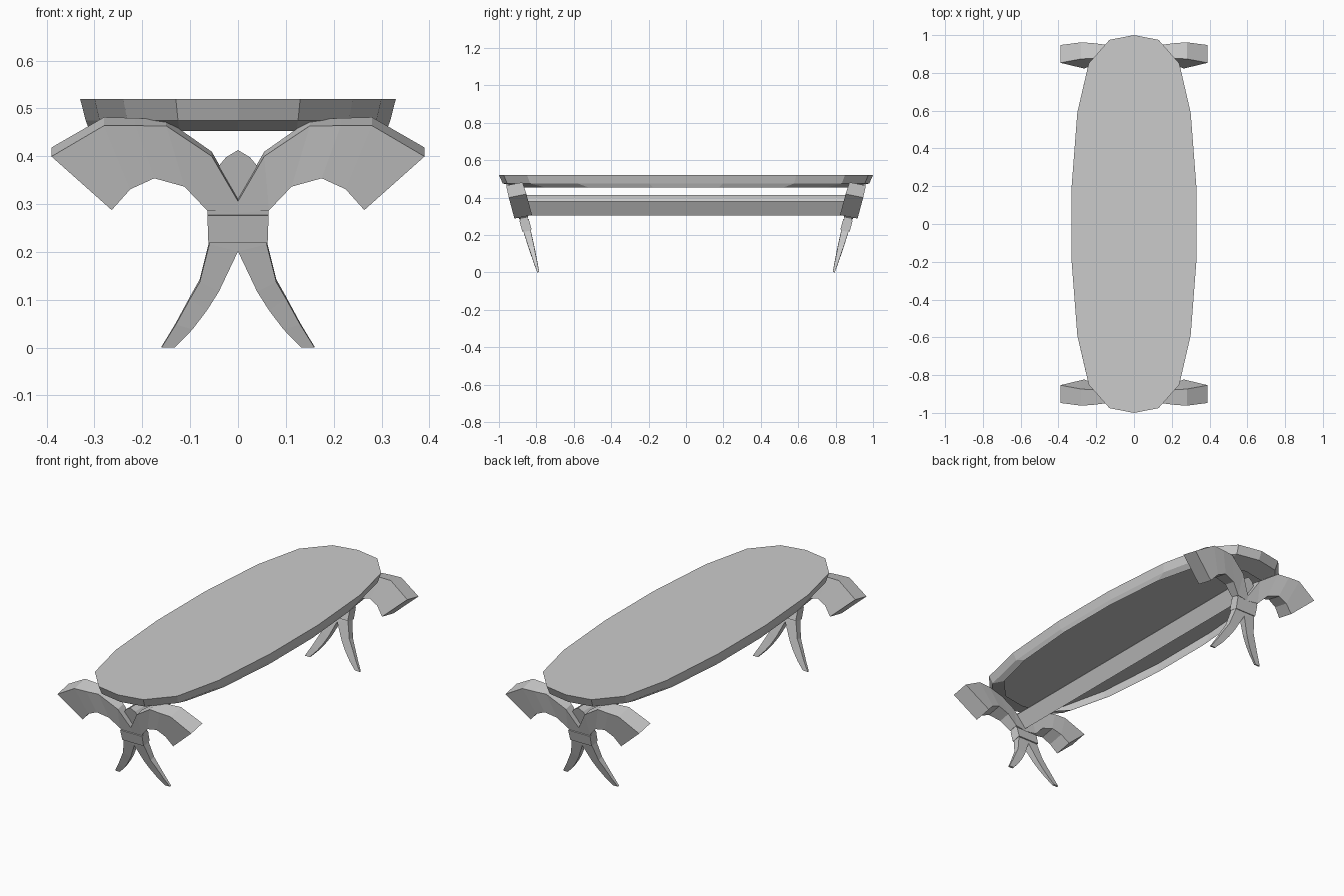
import bpy, bmesh

if "Cube" in bpy.data.objects:
    bpy.data.objects.remove(bpy.data.objects["Cube"])


def finish(bm, name):
    bmesh.ops.recalc_face_normals(bm, faces=bm.faces)
    mesh = bpy.data.meshes.new(name)
    bm.to_mesh(mesh)
    bm.free()
    obj = bpy.data.objects.new(name, mesh)
    bpy.context.collection.objects.link(obj)
    return obj


def loft(name, rings, cap_start=True, cap_end=True):
    """Join equal-length closed rings of points with quads."""
    bm = bmesh.new()
    vs = [[bm.verts.new(p) for p in r] for r in rings]
    n = len(vs[0])
    for a, b in zip(vs, vs[1:]):
        for i in range(n):
            j = (i + 1) % n
            bm.faces.new((a[i], a[j], b[j], b[i]))
    if cap_start:
        bm.faces.new(vs[0])
    if cap_end:
        bm.faces.new(vs[-1])
    return finish(bm, name)


def mirror(obj):
    m = obj.modifiers.new("mirror", 'MIRROR')
    m.use_axis = (True, True, False)


# table top: long oval with a tapering skirt, hollow underneath
half = [(0, 1), (.13, .975), (.24, .85), (.30, .59), (.33, .2),
        (.33, -.2), (.30, -.59), (.24, -.85), (.13, -.975), (0, -1)]
oval = half + [(-x, y) for x, y in half[-2:0:-1]]
levels = [(1, 1, .52), (.965, .98, .475), (.94, .88, .453)]
loft("table_top", [[(x * sx, y * sy, z) for x, y in oval] for sx, sy, z in levels],
     cap_end=False)


# leaning end supports: each station is (edge point, other edge point, half thickness)
def support(name, stations):
    rings = []
    for (x1, z1), (x2, z2), t in stations:
        def at(x, z, s):
            return (x, -(.79 + .27 * z) - s * t, z - s * t * .2)
        rings.append([at(x1, z1, 1), at(x2, z2, 1), at(x2, z2, -1), at(x1, z1, -1)])
    mirror(loft(name, rings))


support("curved_arm", [
    ((0, .310), (0, .285), .020),
    ((.055, .405), (.065, .292), .024),
    ((.15, .470), (.112, .343), .032),
    ((.215, .472), (.175, .362), .040),
    ((.28, .473), (.225, .340), .044),
    ((.39, .409), (.264, .297), .047)])

support("splayed_leg", [
    ((.064, .292), (0, .305), .020),
    ((.060, .220), (0, .205), .019),
    ((.080, .140), (.040, .120), .015),
    ((.100, .105), (.065, .080), .012),
    ((.130, .050), (.095, .040), .009),
    ((.160, .001), (.132, .001), .005)])

# band around the waist of each support
support("waist_band", [
    ((0, .281), (0, .224), .025),
    ((.064, .281), (.062, .224), .025)])

# stretcher beam running between the supports
profile = [(0, .305), (.04, .38), (.025, .398), (0, .413), (-.025, .398), (-.04, .38)]
loft("stretcher_beam", [[(x, s * (.87 + .27 * (z - .305)), z) for x, z in profile]
                        for s in (-1, 1)])
